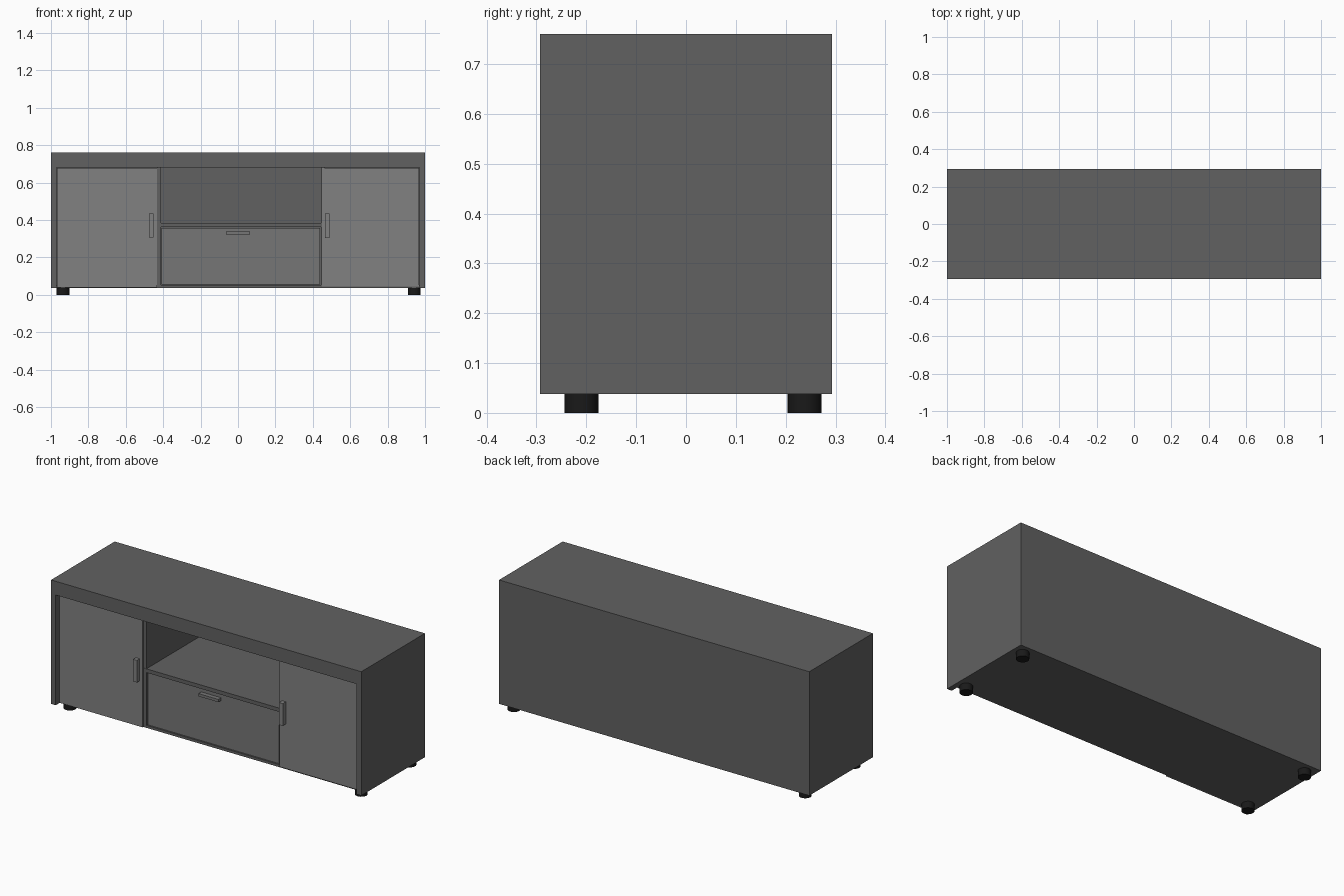
import bpy
import bmesh
from mathutils import Matrix

if "Cube" in bpy.data.objects:
    bpy.data.objects.remove(bpy.data.objects["Cube"])

FRONT, BACK = -0.293, 0.293
BOTTOM, TOP, SLAB = 0.038, 0.76, 0.68


def material(name, v):
    m = bpy.data.materials.new(name)
    m.diffuse_color = (v, v, v, 1)
    m.use_nodes = True
    m.node_tree.nodes["Principled BSDF"].inputs["Base Color"].default_value = m.diffuse_color
    return m


CARCASS = material("carcass_grey", 0.12)
DOOR = material("door_grey", 0.22)
DRAWER = material("drawer_grey", 0.18)
BLACK = material("foot_black", 0.01)


def finish(name, bm, mat):
    me = bpy.data.meshes.new(name)
    bm.to_mesh(me)
    bm.free()
    me.materials.append(mat)
    ob = bpy.data.objects.new(name, me)
    bpy.context.collection.objects.link(ob)
    return ob


def box(name, x, y, z, mat=CARCASS):
    """Box from (min, max) pairs on each axis."""
    bm = bmesh.new()
    size = [b - a for a, b in (x, y, z)]
    mid = [(a + b) / 2 for a, b in (x, y, z)]
    bmesh.ops.create_cube(bm, size=1, matrix=Matrix.Translation(mid) @ Matrix.Diagonal((*size, 1)))
    return finish(name, bm, mat)


def foot(name, x, y):
    bm = bmesh.new()
    bmesh.ops.create_cone(bm, cap_ends=True, segments=24, radius1=0.034, radius2=0.034,
                          depth=BOTTOM, matrix=Matrix.Translation((x, y, BOTTOM / 2)))
    ob = finish(name, bm, BLACK)
    bpy.context.view_layer.objects.active = ob
    ob.select_set(True)
    bpy.ops.object.shade_smooth_by_angle()
    ob.select_set(False)


# Carcass: top slab, sides, back and floor
box("top_slab", (-1, 1), (FRONT, BACK), (SLAB, TOP))
box("left_side_panel", (-1, -0.97), (FRONT, BACK), (BOTTOM, SLAB))
box("right_side_panel", (0.97, 1), (FRONT, BACK), (BOTTOM, SLAB))
box("back_panel", (-0.97, 0.97), (0.278, BACK), (BOTTOM, SLAB))
box("floor_panel", (-0.97, 0.97), (-0.25, 0.278), (BOTTOM, 0.053))

# Centre bay: dividers and shelf
box("left_divider", (-0.433, -0.413), (-0.252, 0.278), (0.053, SLAB))
box("right_divider", (0.443, 0.463), (-0.25, 0.278), (0.053, SLAB))
box("shelf", (-0.437, 0.453), (-0.254, 0.278), (0.362, 0.384))

# Drawer with bar handle
box("drawer_front", (-0.408, 0.438), (-0.246, -0.226), (0.056, 0.358), DRAWER)
box("drawer_handle", (-0.064, 0.064), (-0.272, -0.246), (0.324, 0.34), DRAWER)

# Doors with upright handles
box("left_door", (-0.968, -0.433), (-0.26, -0.24), (0.04, 0.679), DOOR)
box("left_door_handle", (-0.476, -0.452), (-0.286, -0.26), (0.306, 0.435), DOOR)
box("right_door", (0.448, 0.968), (-0.256, -0.236), (0.044, 0.679), DOOR)
box("right_door_handle", (0.464, 0.488), (-0.284, -0.256), (0.304, 0.434), DOOR)

# Round feet
for side, x in (("left", -0.936), ("right", 0.942)):
    for end, y in (("front", -0.21), ("back", 0.238)):
        foot(f"{end}_{side}_foot", x, y)
